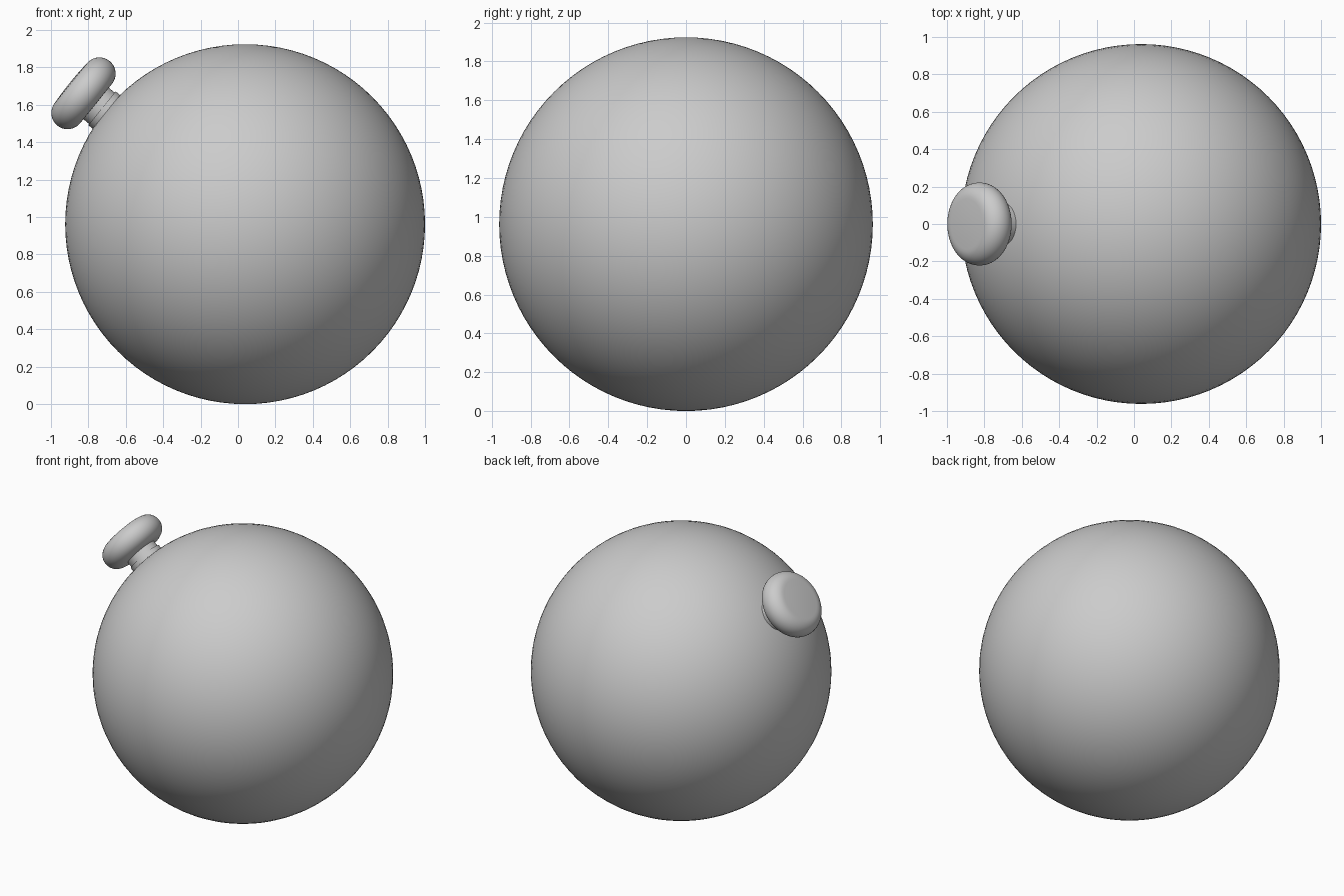
import bpy, math
from mathutils import Matrix

if "Cube" in bpy.data.objects:
    bpy.data.objects.remove(bpy.data.objects["Cube"])

CENTER = (0.038, 0, 0.962)
RADIUS = 0.962
TILT = math.radians(-51)  # knob axis leans toward -x


def lathe(name, profile, segments=64):
    """Spin (radius, height) points around the tilted axis through the ball centre."""
    verts, faces = [], []
    for r, h in profile:
        for i in range(segments):
            a = 2 * math.pi * i / segments
            verts.append((r * math.cos(a), r * math.sin(a), h))
    for k in range(len(profile) - 1):
        for i in range(segments):
            j = (i + 1) % segments
            a, b = k * segments, (k + 1) * segments
            faces.append((a + i, a + j, b + j, b + i))
    faces.append(tuple(reversed(range(segments))))
    faces.append(tuple(range(len(verts) - segments, len(verts))))
    mesh = bpy.data.meshes.new(name)
    mesh.from_pydata(verts, [], faces)
    mesh.transform(Matrix.Translation(CENTER) @ Matrix.Rotation(TILT, 4, 'Y'))
    obj = bpy.data.objects.new(name, mesh)
    bpy.context.collection.objects.link(obj)
    bpy.ops.object.select_all(action='DESELECT')
    obj.select_set(True)
    bpy.context.view_layer.objects.active = obj
    bpy.ops.object.shade_smooth_by_angle(angle=math.radians(35))
    return obj


# Round body
bpy.ops.mesh.primitive_uv_sphere_add(segments=96, ring_count=48, radius=RADIUS, location=CENTER)
bpy.context.object.name = "ball_body"
bpy.ops.object.shade_smooth()

# Short neck with a slightly wider base collar
lathe("neck", [(0.116, 0.92), (0.116, 0.985), (0.108, 0.985), (0.108, 1.06)])

# Knob: disc with a fully rounded rim and gently domed top
R, r, mid = 0.222, 0.087, 1.112
rim = [(R - r + r * math.cos(math.radians(t)), mid + r * math.sin(math.radians(t)))
       for t in range(-90, 91, 10)]
lathe("knob", [(0.04, mid - r)] + rim + [(0.07, mid + r + 0.004), (0.02, mid + r + 0.005)])
